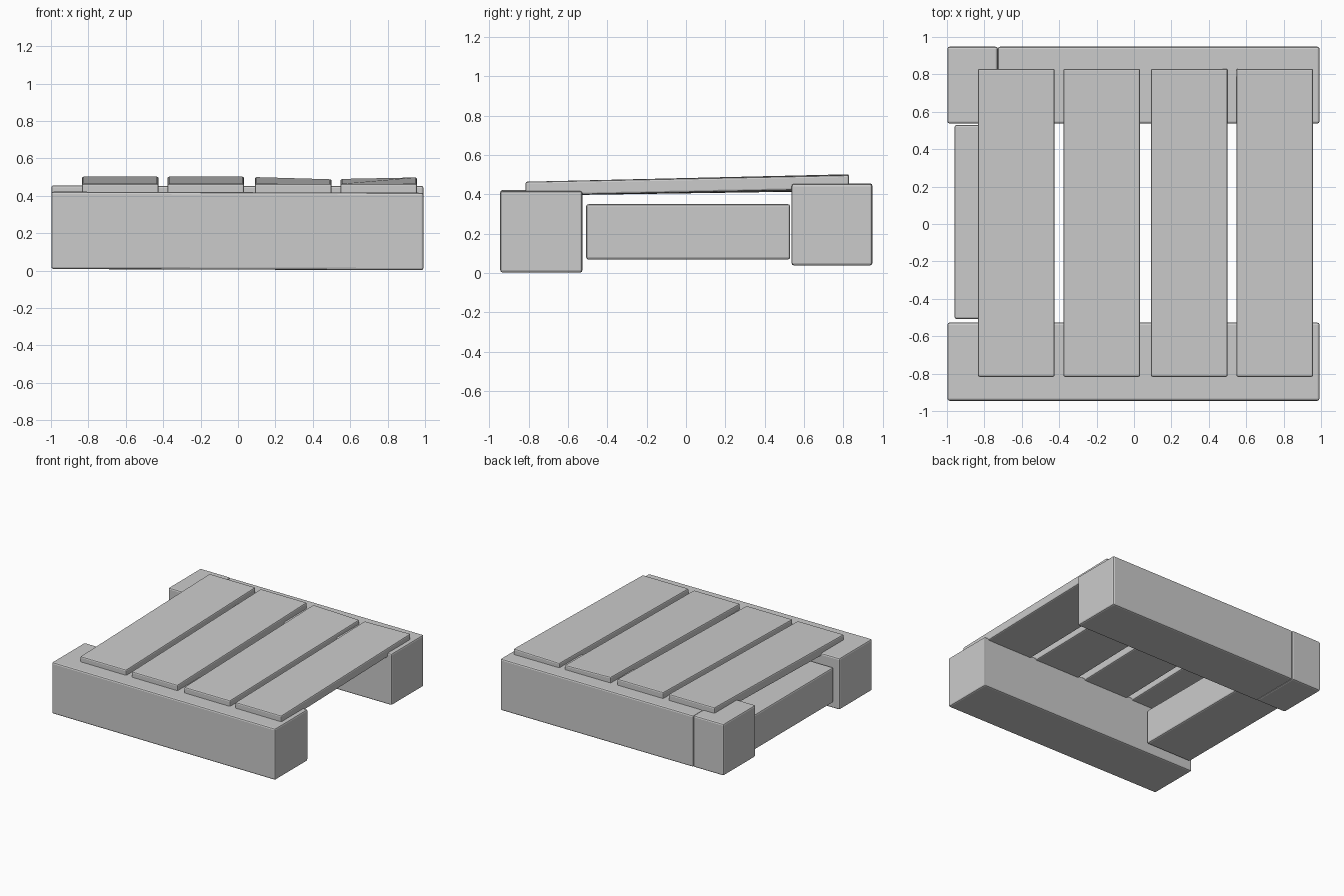
import bpy
import bmesh

if "Cube" in bpy.data.objects:
    bpy.data.objects.remove(bpy.data.objects["Cube"])


def beam(name, x, y, z, lift=(0, 0, 0), bevel=0.012):
    """Bevelled timber; lift = height offsets at front-right, back-left, back-right."""
    bm = bmesh.new()
    bmesh.ops.create_cube(bm, size=1)
    for v in bm.verts:
        right, back, top = (c > 0 for c in v.co)
        dz = lift[right + 2 * back - 1] if (right or back) else 0
        v.co = (x[right], y[back], z[top] + dz)
    mesh = bpy.data.meshes.new(name)
    bm.to_mesh(mesh)
    bm.free()
    ob = bpy.data.objects.new(name, mesh)
    bpy.context.collection.objects.link(ob)
    # small rounded-off edges
    mod = ob.modifiers.new("edge_bevel", 'BEVEL')
    mod.width = bevel
    mod.segments = 2
    return ob


# Front and back supporting timbers, the back one in two lengths
beam("front_beam", (-0.998, 0.992), (-0.945, -0.527), (0.008, 0.422), (-0.006, 0, -0.006))
beam("back_beam", (-0.728, 0.992), (0.537, 0.948), (0.038, 0.453))
beam("back_left_block", (-0.998, -0.728), (0.537, 0.948), (0.040, 0.456))

# Single cross timber joining them on the left
beam("side_beam", (-0.96, -0.55), (-0.508, 0.53), (0.068, 0.35))

# Four planks sloping up to the back, the right-hand ones slightly twisted
planks = [(-0.835, 0.038, 0.038), (-0.378, 0.038, 0.038),
          (0.09, 0.036, 0.024), (0.547, 0.026, 0.034)]
for i, (x0, left, right) in enumerate(planks):
    beam(f"plank_{i + 1}", (x0, x0 + 0.411), (-0.817, 0.83),
         (0.393, 0.464), (0, left, right), 0.01)
